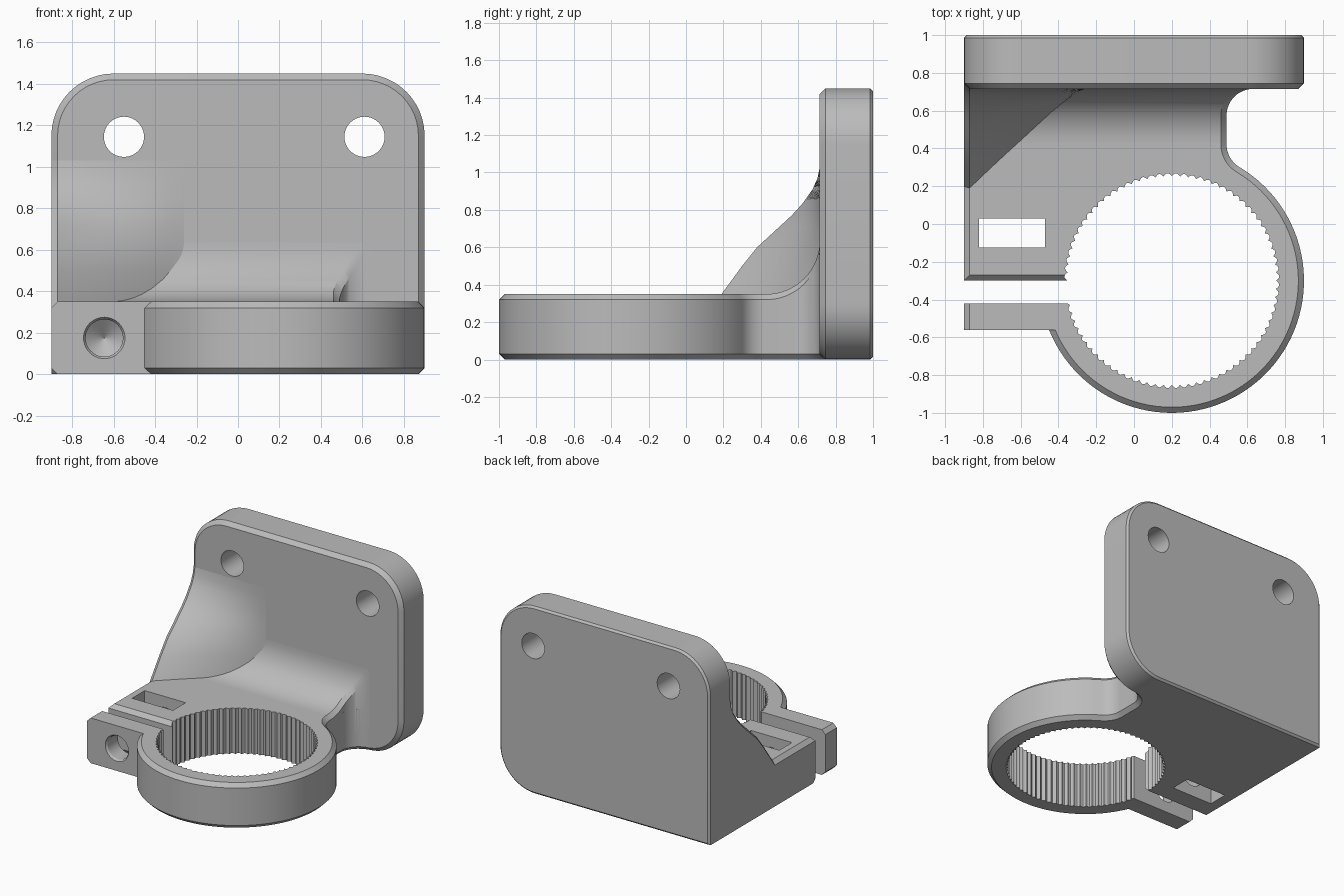
import bpy, bmesh
from math import sin, cos, pi, radians, sqrt
from mathutils import Matrix, Vector

if "Cube" in bpy.data.objects:
    bpy.data.objects.remove(bpy.data.objects["Cube"])

grey = bpy.data.materials.new("plain grey")
grey.use_nodes = True
grey.diffuse_color = (0.5, 0.5, 0.5, 1)
grey.node_tree.nodes["Principled BSDF"].inputs["Base Color"].default_value = grey.diffuse_color


def loft(name, rings):
    """Skin a stack of matching closed rings and cap both ends."""
    bm = bmesh.new()
    rows = [[bm.verts.new(p) for p in ring] for ring in rings]
    n = len(rows[0])
    for low, high in zip(rows, rows[1:]):
        for i in range(n):
            j = (i + 1) % n
            bm.faces.new((low[i], low[j], high[j], high[i]))
    bm.faces.new(rows[0])
    bm.faces.new(rows[-1])
    bmesh.ops.recalc_face_normals(bm, faces=bm.faces)
    mesh = bpy.data.meshes.new(name)
    bm.to_mesh(mesh)
    bm.free()
    mesh.materials.append(grey)
    obj = bpy.data.objects.new(name, mesh)
    bpy.context.collection.objects.link(obj)
    return obj


def inset(pts, amounts):
    """Move each edge of an anticlockwise outline inward by its own amount."""
    edges = []
    for i, p in enumerate(pts):
        q = pts[(i + 1) % len(pts)]
        d = (Vector(q) - Vector(p)).normalized()
        normal = Vector((-d.y, d.x))
        edges.append((normal, normal.dot(Vector(p)) + amounts[i]))
    result = []
    for i, p in enumerate(pts):
        (a, s), (b, t) = edges[i - 1], edges[i]
        det = a.x * b.y - a.y * b.x
        if abs(det) < 1e-4:
            result.append(tuple(Vector(p) + b * amounts[i]))
        else:
            result.append(((s * b.y - t * a.y) / det, (a.x * t - b.x * s) / det))
    return result


def prism(name, pts, height, bottom, top):
    """Extrude an outline with chamfered rims."""
    levels = [(0, inset(pts, bottom)), (max(bottom), pts),
              (height - max(top), pts), (height, inset(pts, top))]
    return loft(name, [[(x, y, z) for x, y in ring] for z, ring in levels])


def arc(cx, cy, r, start, end, steps):
    angles = [radians(start + (end - start) * i / steps) for i in range(steps + 1)]
    return [(cx + r * cos(a), cy + r * sin(a)) for a in angles]


def rod(name, x, z, profile):
    """Round cutter along y from (y, radius) pairs."""
    return loft(name, [[(px, y, pz) for px, pz in arc(x, z, r, 0, 360, 40)[:-1]]
                       for y, r in profile])


def activate(obj):
    bpy.ops.object.select_all(action='DESELECT')
    obj.select_set(True)
    bpy.context.view_layer.objects.active = obj


def cut(obj, cutter):
    activate(obj)
    cutter.hide_render = True
    mod = obj.modifiers.new("cut", 'BOOLEAN')
    mod.operation, mod.solver, mod.object = 'DIFFERENCE', 'EXACT', cutter
    bpy.ops.object.modifier_apply(modifier=mod.name)
    bpy.data.objects.remove(cutter)


C = 0.03          # chamfer
FRONT = 0.715     # front face of the mounting plate
NECK_R = 0.14     # neck fillet radius
COVE_R = 0.285    # fillet between arm and plate

# Mounting plate with three rounded corners and two holes
outline = ([(-0.9, 0)] + arc(0.6, 0.3, 0.3, -90, 0, 12)
           + arc(0.6, 1.15, 0.3, 0, 90, 12) + arc(-0.6, 1.15, 0.3, 90, 180, 12))
n = len(outline)
plate = prism("mounting_plate", outline, 1 - FRONT, [C / 2] * n, [C] * n)
plate.data.transform(Matrix.Translation((0, 1, 0)) @ Matrix.Rotation(pi / 2, 4, 'X'))
for x in (-0.55, 0.61):
    cut(plate, rod("hole_cutter", x, 1.145, [(0.6, 0.097), (1.1, 0.097)]))

# Clamp arm, ring and split tab in one outline
outline = ([(-0.9, -0.56)] + arc(0.2, -0.3, 0.7, 201.8, 419.2, 64)
           + arc(0.63, 0.4216, NECK_R, 239.2, 180, 10)[1:]
           + arc(0.63, 0.575, NECK_R, 180, 90, 12)
           + [(0.63, 0.8), (-0.9, 0.8), (-0.9, -0.3), (-0.3, -0.3),
              (-0.3, -0.42), (-0.9, -0.42)])
rim = [0] + [C] * (len(outline) - 7)
clamp = prism("clamp_body", outline, 0.35,
              rim + [0, 0, C, 0, 0, C], rim + [0, C, C, 0, 0, C])

# Serrated bore
TEETH, STEPS = 80, 6
bore = []
for i in range(TEETH * STEPS):
    a = 2 * pi * i / (TEETH * STEPS)
    r = 0.553 + 0.016 * abs(sin(a * TEETH / 2))
    bore.append((0.2 + r * cos(a), -0.3 + r * sin(a)))
cut(clamp, loft("bore_cutter", [[(x, y, z) for x, y in bore] for z in (-0.2, 0.6)]))

# Nut slot and bolt hole
slot = [(-0.82, -0.125), (-0.47, -0.125), (-0.47, 0.03), (-0.82, 0.03)]
cut(clamp, loft("slot_cutter", [[(x, y, z) for x, y in slot] for z in (-0.2, 0.6)]))
cut(clamp, rod("bolt_cutter", -0.645, 0.175,
               [(-0.6, 0.1), (-0.56, 0.1), (-0.545, 0.09), (0.13, 0.09), (0.2, 0.002)]))

# Concave fillet rising from the arm to the plate, flaring at the neck
rings = []
for i in range(17):
    a = pi / 2 * i / 16
    y = FRONT - COVE_R + COVE_R * sin(a)
    h = 0.35 + COVE_R * (1 - cos(a))
    flare = max(0, y - 0.575)
    edge = 0.63 - sqrt(max(0, NECK_R ** 2 - flare ** 2))
    rings.append([(-0.89, y, 0.1), (edge, y, 0.1), (edge, y, h - C),
                  (edge - C, y, h), (-0.89, y, h)])
rings.append([(x, 0.76, z) for x, y, z in rings[-1]])
cove = loft("arm_fillet", rings)

# Side gusset, fading sideways into the plate
slope = [(0.3, 0.56), (0.35, 0.525), (0.5, 0.415), (0.6, 0.335), (0.71, 0.215),
         (0.77, 0.15), (0.83, 0.095), (0.91, 0.038), (0.97, 0.012), (1.03, 0)]
rings = []
for z, depth in slope:
    ring = [(-0.9, FRONT - depth + C, z)]
    for i in range(15):
        t = i / 14
        ring.append((-0.87 + 0.61 * t, FRONT - depth * (1 - t) ** 1.12, z))
    rings.append(ring + [(-0.26, 0.76, z), (-0.9, 0.76, z)])
gusset = loft("side_gusset", rings)

for obj in (plate, clamp, cove, gusset):
    activate(obj)
    bpy.ops.object.shade_smooth_by_angle(angle=radians(28))
